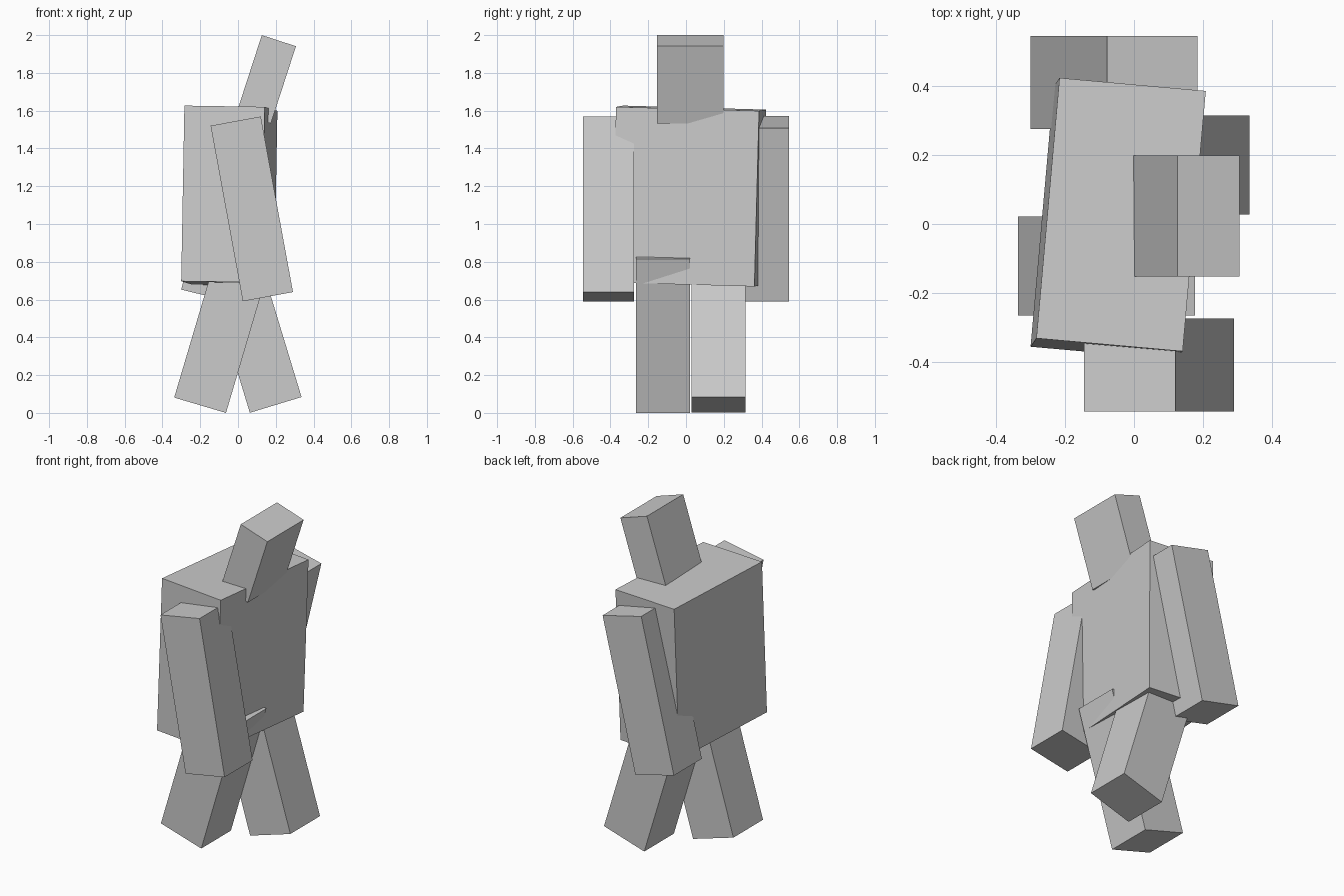
import bpy
from math import radians

cube = bpy.data.objects.get("Cube")
if cube:
    bpy.data.objects.remove(cube, do_unlink=True)

# Single plain colour
grey = bpy.data.materials.new("light grey")
grey.use_nodes = True
colour = (0.6, 0.6, 0.6, 1)
grey.diffuse_color = colour
grey.node_tree.nodes["Principled BSDF"].inputs["Base Color"].default_value = colour


def box(name, centre, size, tilt):
    """Add a flat-sided block, tilted by Euler angles in degrees."""
    bpy.ops.mesh.primitive_cube_add(size=1, location=centre,
                                    rotation=[radians(a) for a in tilt])
    block = bpy.context.object
    block.name = name
    block.scale = size
    bpy.ops.object.transform_apply(location=False, rotation=False, scale=True)
    block.data.materials.append(grey)
    return block


arm_size = (0.27, 0.271, 0.945)
leg_size = (0.286, 0.288, 0.85)

# Body, slightly twisted
box("torso", (-0.046, 0.015, 1.148), (0.427, 0.76, 0.93), (-1.6, 0.9, -5.1))

# Head, leaning forward
box("head", (0.15, 0.023, 1.766), (0.19, 0.352, 0.43), (0, 18, 0))

# Swinging arms
box("arm_near", (0.073, -0.41, 1.08), arm_size, (0, -10.4, 0))
box("arm_far", (-0.058, 0.411, 1.08), arm_size, (0, 13.6, 0))

# Striding legs
box("leg_near", (-0.08, -0.122, 0.448), leg_size, (0, 16.5, 0))
box("leg_far", (0.076, 0.172, 0.449), leg_size, (0, -16.9, 0))
